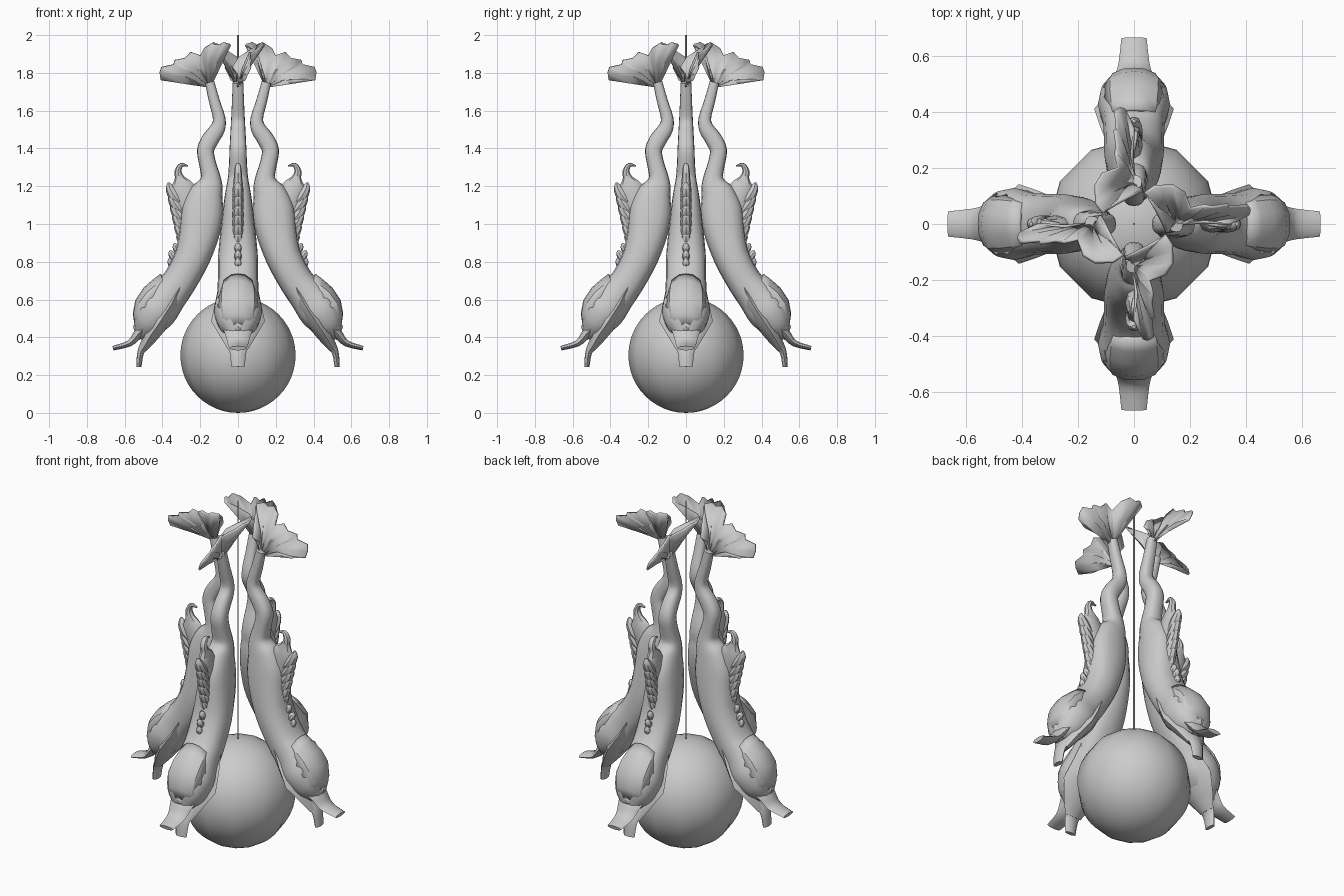
import bpy, bmesh, math
from mathutils import Vector

cube = bpy.data.objects.get("Cube")
if cube:
    bpy.data.objects.remove(cube)

stone = bpy.data.materials.new("pale_grey_stone")
stone.use_nodes = True
GREY = (0.6, 0.6, 0.6, 1)
stone.diffuse_color = GREY
stone.node_tree.nodes["Principled BSDF"].inputs["Base Color"].default_value = GREY


def finish(name, bm, copies=4, angle=40, thickness=0):
    """Turn a bmesh into objects repeated around the vertical axis."""
    bmesh.ops.recalc_face_normals(bm, faces=bm.faces)
    mesh = bpy.data.meshes.new(name)
    bm.to_mesh(mesh)
    bm.free()
    mesh.materials.append(stone)
    mesh.shade_smooth()
    mesh.set_sharp_from_angle(angle=math.radians(angle))
    for k in range(copies):
        ob = bpy.data.objects.new(f"{name}_{k + 1}" if copies > 1 else name, mesh)
        ob.rotation_euler.z = k * math.pi / 2
        bpy.context.collection.objects.link(ob)
        if thickness:
            mod = ob.modifiers.new("thickness", "SOLIDIFY")
            mod.thickness = thickness
            mod.offset = 0


def spline(points, steps):
    """Catmull-Rom interpolation of section tuples."""
    p = [Vector(q) for q in points]
    p = [2 * p[0] - p[1]] + p + [2 * p[-1] - p[-2]]
    out = []
    for i in range(1, len(p) - 2):
        a, b, c, d = p[i - 1:i + 3]
        for s in range(steps):
            t = s / steps
            out.append(b + (c - a) * (t / 2) + (2 * a - 5 * b + 4 * c - d) * (t * t / 2)
                       + (3 * b - a - 3 * c + d) * (t ** 3 / 2))
    return out + [p[-2]]


def loft(bm, sections, sides=12, steps=3, power=1):
    """Skin rounded sections (radius out, height, depth, half width) along a planar path."""
    def soft(v):
        return math.copysign(abs(v) ** power, v) if abs(v) > 1e-6 else 0
    secs = spline(sections, steps)
    rings = []
    for i, (r, z, a, b) in enumerate(secs):
        d = secs[min(i + 1, len(secs) - 1)] - secs[max(i - 1, 0)]
        t = Vector((d[0], d[1])).normalized()
        ring = []
        for k in range(sides):
            u = math.tau * k / sides
            c = a * soft(math.cos(u))
            ring.append(bm.verts.new((r - t.y * c, b * soft(math.sin(u)), z + t.x * c)))
        rings.append(ring)
    for lo, hi in zip(rings, rings[1:]):
        for k in range(sides):
            n = (k + 1) % sides
            bm.faces.new((lo[k], lo[n], hi[n], hi[k]))
    bm.faces.new(rings[0])
    bm.faces.new(rings[-1])


def skin(bm, rows):
    """Join rows of points into a sheet."""
    grid = [[bm.verts.new(p) for p in row] for row in rows]
    for lo, hi in zip(grid, grid[1:]):
        for k in range(len(lo) - 1):
            bm.faces.new((lo[k], lo[k + 1], hi[k + 1], hi[k]))


# Ball under the group
bm = bmesh.new()
bmesh.ops.create_uvsphere(bm, u_segments=12, v_segments=24, radius=0.305)
bmesh.ops.translate(bm, verts=bm.verts, vec=(0, 0, 0.305))
finish("ball", bm, copies=1)

# Thin central rod
bm = bmesh.new()
bmesh.ops.create_cone(bm, cap_ends=True, segments=8, radius1=0.004, radius2=0.004, depth=1.42)
bmesh.ops.translate(bm, verts=bm.verts, vec=(0, 0, 1.29))
finish("rod", bm, copies=1)

# Fish body, from wavy tail to muzzle
bm = bmesh.new()
loft(bm, [(.15, 1.75, .025, .028), (.125, 1.65, .029, .032), (.1, 1.56, .033, .036),
          (.108, 1.505, .04, .039), (.145, 1.45, .045, .042), (.172, 1.39, .045, .045),
          (.16, 1.315, .045, .048), (.145, 1.25, .052, .053), (.15, 1.2, .072, .061),
          (.17, 1.15, .093, .07), (.188, 1.07, .111, .081),
          (.202, .97, .109, .092), (.24, .83, .095, .105), (.307, .7, .091, .107),
          (.37, .62, .1, .112), (.43, .54, .108, .128), (.48, .465, .083, .104),
          (.51, .42, .043, .062), (.525, .395, .015, .035)], sides=16, power=.82)
finish("body", bm)

# Angular cheeks at the corners of the mouth
bm = bmesh.new()
loft(bm, [(.295, .69, .03, .1), (.35, .58, .05, .122), (.41, .485, .05, .142),
          (.465, .405, .04, .095), (.505, .335, .02, .052)], sides=8, steps=1)
finish("cheeks", bm)

# Open beak
bm = bmesh.new()
loft(bm, [(.48, .47, .04, .09), (.53, .415, .026, .068), (.575, .368, .017, .055),
          (.662, .342, .012, .045)], sides=8)
finish("upper_beak", bm)
bm = bmesh.new()
loft(bm, [(.44, .45, .04, .085), (.485, .375, .028, .058), (.515, .32, .018, .044),
          (.525, .243, .014, .035)], sides=8)
finish("lower_beak", bm)

# Raised brow plate: outer ridge, lower edge and half width per row
bm = bmesh.new()
rows = []
for ro, zo, ri, zi, w in [(.405, .73, .385, .655, .085), (.45, .695, .42, .625, .094),
                          (.495, .655, .45, .605, .1), (.535, .595, .487, .565, .1),
                          (.548, .525, .505, .49, .088), (.538, .46, .525, .45, .045)]:
    rows.append([(ri + (ro - ri) * f, s * w, zi + (zo - zi) * f)
                 for s, f in ((-1, 0), (-.8, .6), (-.4, .93), (0, 1), (.4, .93), (.8, .6), (1, 0))])
skin(bm, rows)
finish("brow_plate", bm, angle=25, thickness=0.018)

# Small nose bump
bm = bmesh.new()
bmesh.ops.create_uvsphere(bm, u_segments=8, v_segments=6, radius=0.03)
bmesh.ops.translate(bm, verts=bm.verts, vec=(.525, 0, .455))
finish("nose_bump", bm)

# Curled back fin with overlapping feather lobes
bm = bmesh.new()
loft(bm, [(.24, 1.04, .07, .03), (.285, 1.16, .07, .03), (.3, 1.21, .055, .026),
          (.31, 1.245, .026, .022), (.317, 1.28, .018, .02), (.3, 1.312, .012, .014),
          (.265, 1.307, .004, .006)], sides=8)
finish("back_fin_hook", bm)


def lobe(bm, r, z, run, rise, size):
    loft(bm, [(r - run, z - rise, size * .5, size * .6), (r - run * .4, z - rise * .6, size, size),
              (r - run * .08, z - rise * .25, size * .8, size * .8), (r, z, size * .2, size * .25)],
         sides=8, steps=2)


bm = bmesh.new()
for i in range(6):
    lobe(bm, .367 - .011 * i, 1.22 - .05 * i, .085, .13, .03)
finish("back_fin_feathers", bm)
bm = bmesh.new()
for r, z in ((.335, .9), (.357, .862), (.362, .82)):
    lobe(bm, r, z, .04, .065, .02)
finish("neck_lobes", bm)

# Pleated tail fan: narrow outward lobe and broad inner lobe
rim = [(.34, 0, 1.762), (.41, .035, 1.765), (.415, .05, 1.8), (.405, .065, 1.83),
       (.34, .06, 1.845), (.335, .068, 1.868), (.28, .06, 1.878), (.25, .065, 1.91),
       (.2, .055, 1.89), (.18, .11, 1.93), (.14, .135, 1.955), (.1, .135, 1.945),
       (.075, .135, 1.96), (.04, .11, 1.95), (.075, .06, 1.92), (.105, 0, 1.88),
       (.12, -.03, 1.83)]
root = Vector((.15, 0, 1.72))
bm = bmesh.new()
rows = []
for f in (.08, .5, 1):
    row = []
    for i, p in enumerate(rim):
        q = root.lerp(Vector(p), f)
        pleat = .008 * (-1) ** i if f == .5 else 0
        row.append(q + Vector((0, pleat, pleat + .05 * f * (1 - f))))
    rows.append(row)
skin(bm, rows)
finish("tail_fan", bm, angle=20, thickness=0.012)
